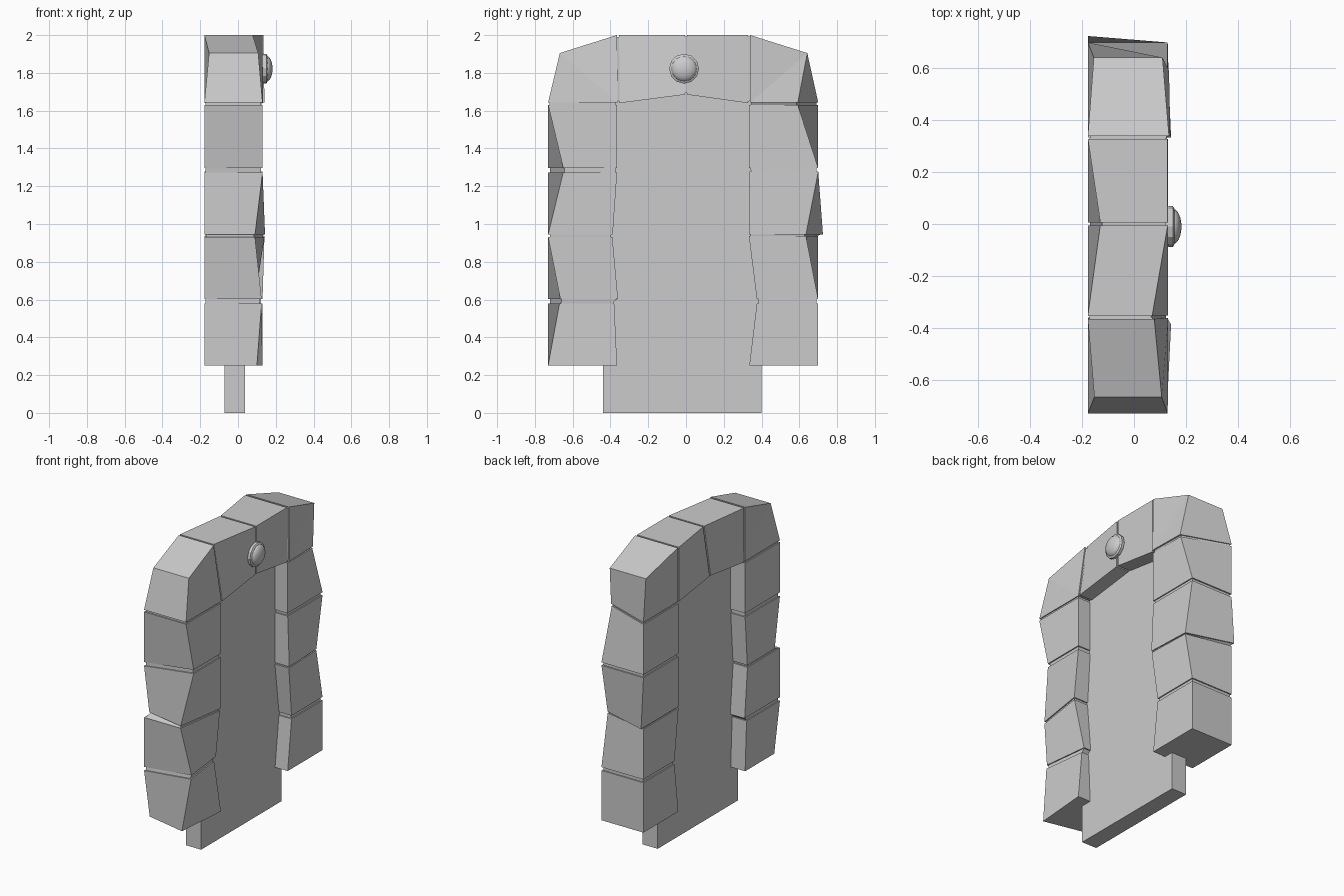
import bpy, bmesh, math
from mathutils import Vector

if "Cube" in bpy.data.objects:
    bpy.data.objects.remove(bpy.data.objects["Cube"])

BACK = -0.178


def flat(z, yof, yob, yi, xof=0.13, xif=0.13):
    """Horizontal ring: outer front, outer back, inner back, inner front."""
    return [Vector(p) for p in ((xof, yof, z), (BACK, yob, z), (BACK, yi, z), (xif, yi, z))]


def span(yo, zo, yi, zi, xf, xb=BACK, xfi=0.132):
    """Ring across the arch, from outer edge to inner edge."""
    return [Vector(p) for p in ((xf, yo, zo), (xb, yo, zo), (BACK, yi, zi), (xfi, yi, zi))]


def inset(ring, d=0.008):
    c = sum(ring, Vector()) / 4
    return [p + (c - p).normalized() * d * 1.4 for p in ring]


def finish(name, bm):
    bmesh.ops.remove_doubles(bm, verts=bm.verts, dist=0.0005)
    bmesh.ops.recalc_face_normals(bm, faces=bm.faces)
    me = bpy.data.meshes.new(name)
    bm.to_mesh(me)
    bm.free()
    ob = bpy.data.objects.new(name, me)
    bpy.context.collection.objects.link(ob)
    return ob


def loft(name, rings):
    bm = bmesh.new()
    vs = [[bm.verts.new(p) for p in r] for r in rings]
    for a, b in zip(vs, vs[1:]):
        n = len(a)
        for i in range(n):
            j = (i + 1) % n
            quad = (a[i], a[j], b[j], b[i])
            # skip sides that collapse at the corner stones
            pts = {tuple(round(c, 4) for c in v.co) for v in quad}
            if len(pts) > 2:
                bm.faces.new(quad)
    bm.faces.new(vs[0])
    bm.faces.new(vs[-1])
    return finish(name, bm)


# Stones in order: up the left side, over the top, down the right side
left = [
    [flat(0.25, -0.73, -0.67, -0.365, 0.10), flat(0.578, -0.67, -0.73, -0.38, 0.125, 0.09)],
    [flat(0.602, -0.665, -0.73, -0.36, 0.125, 0.09), flat(0.93, -0.73, -0.73, -0.39, 0.09, 0.14)],
    [flat(0.944, -0.73, -0.675, -0.388, 0.09, 0.143), flat(1.272, -0.65, -0.73, -0.365)],
    [flat(1.297, -0.65, -0.73, -0.365), flat(1.63, -0.73, -0.73, -0.365)],
]
top = [
    [flat(1.643, -0.73, -0.73, -0.362), span(-0.668, 1.905, -0.362, 1.643, 0.107, -0.153),
     span(-0.366, 2.0, -0.362, 1.643, 0.078)],
    [span(-0.354, 2.0, -0.352, 1.64, 0.07), span(-0.005, 2.0, -0.005, 1.685, 0.13, -0.13)],
    [span(0.006, 2.0, 0.006, 1.685, 0.13, -0.13), span(0.328, 2.0, 0.328, 1.64, 0.13)],
    [span(0.34, 2.0, 0.34, 1.643, 0.135, BACK, 0.14),
     span(0.642, 1.905, 0.34, 1.643, 0.11, -0.155, 0.14),
     flat(1.643, 0.592, 0.70, 0.34, 0.135, 0.14)],
]
right = [
    [flat(1.63, 0.592, 0.70, 0.333), flat(1.297, 0.70, 0.70, 0.333)],
    [flat(1.277, 0.70, 0.70, 0.335), flat(0.945, 0.635, 0.725, 0.333, 0.13, 0.143)],
    [flat(0.936, 0.635, 0.70, 0.333, 0.13, 0.14), flat(0.602, 0.70, 0.70, 0.375)],
    [flat(0.58, 0.70, 0.70, 0.375), flat(0.25, 0.70, 0.70, 0.335)],
]

# Stone arch: one loft with a slightly sunken mortar joint between stones
stones = left + top + right
rings = []
for i, stone in enumerate(stones):
    if i:
        rings.append(inset(stone[0]))
    rings += stone
    if i < len(stones) - 1:
        rings.append(inset(stone[-1]))
loft("stone_arch", rings)

# Door slab
bpy.ops.mesh.primitive_cube_add(size=1, location=(-0.0175, -0.02, 0.86))
door = bpy.context.object
door.name = "door_slab"
door.scale = (0.11, 0.84, 1.72)

# Round boss on the arch: faceted base and smooth dome
profile = [(0.118, 0.07), (0.135, 0.079), (0.15, 0.079), (0.156, 0.068)]
loft("boss_base", [[Vector((x, -0.01 + r * math.cos(a), 1.822 + r * math.sin(a)))
                    for a in (2 * math.pi * k / 12 for k in range(12))]
                   for x, r in profile])

dome = [(0.15 + 0.033 * math.sin(t), 0.068 * math.cos(t))
        for t in (math.pi / 2 * k / 6 for k in range(6))] + [(0.183, 0.003)]
ob = loft("boss_dome", [[Vector((x, -0.01 + r * math.cos(a), 1.822 + r * math.sin(a)))
                         for a in (2 * math.pi * k / 24 for k in range(24))]
                        for x, r in dome])
bpy.ops.object.select_all(action='DESELECT')
ob.select_set(True)
bpy.context.view_layer.objects.active = ob
bpy.ops.object.shade_smooth_by_angle()
